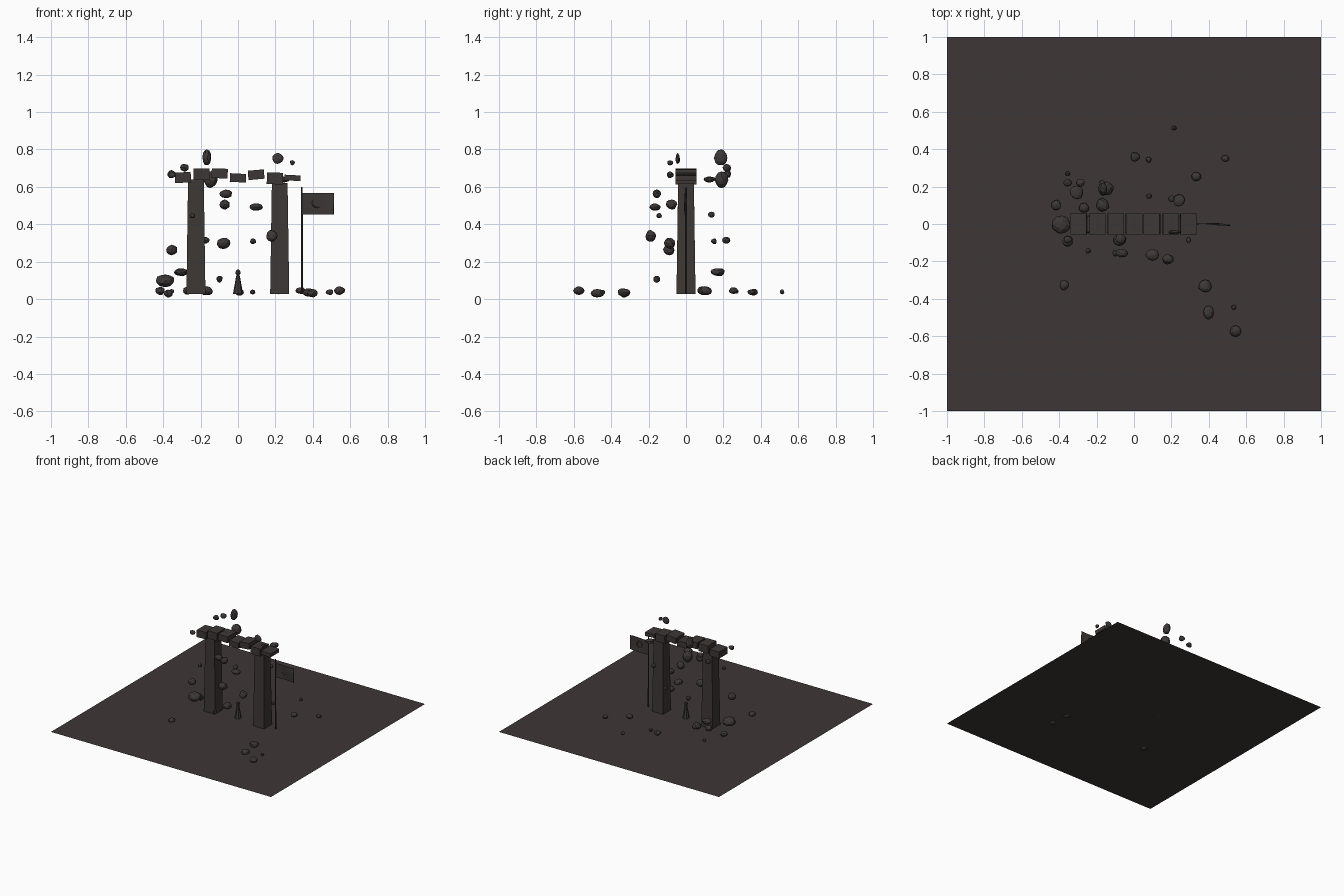
import bpy, bmesh, math, random
from mathutils import Vector

random.seed(7)


def material(name, rgb):
    m = bpy.data.materials.new(name)
    m.diffuse_color = (*rgb, 1)
    return m


EARTH = material("dark_earth", (0.048, 0.038, 0.037))
STONE = material("charcoal_stone", (0.046, 0.039, 0.037))


def finish(name, bm, mat):
    bmesh.ops.recalc_face_normals(bm, faces=bm.faces)
    me = bpy.data.meshes.new(name)
    bm.to_mesh(me)
    bm.free()
    me.materials.append(mat)
    ob = bpy.data.objects.new(name, me)
    bpy.context.collection.objects.link(ob)
    return ob


# flat ground sheet
bm = bmesh.new()
bmesh.ops.create_grid(bm, x_segments=8, y_segments=8, size=1)
for f in bm.faces:
    f.normal_update()
ground = finish("ground", bm, EARTH)
ground.location.z = 0.024
if ground.data.polygons[0].normal.z < 0:
    ground.data.flip_normals()


# tapered gate pillars
def pillar(name, x, top):
    bm = bmesh.new()
    bmesh.ops.create_cube(bm, size=1)
    for v in bm.verts:
        w = 0.051 if v.co.z < 0 else 0.042
        v.co = Vector((math.copysign(w, v.co.x), math.copysign(w, v.co.y),
                       0.026 if v.co.z < 0 else top))
    finish(name, bm, STONE).location.x = x


pillar("left_pillar", -0.225, 0.64)
pillar("right_pillar", 0.223, 0.62)

# broken lintel: x, z, height, tilt in degrees
for i, (x, z, h, tilt) in enumerate([
        (-0.295, 0.65, 0.056, 2), (-0.195, 0.668, 0.063, 0), (-0.098, 0.672, 0.052, -2),
        (0.0, 0.648, 0.046, -3), (0.097, 0.665, 0.05, 5), (0.197, 0.645, 0.062, -1),
        (0.291, 0.648, 0.03, -3)]):
    bm = bmesh.new()
    bmesh.ops.create_cube(bm, size=1)
    ob = finish(f"lintel_block_{i + 1}", bm, STONE)
    ob.location = (x, 0, z)
    ob.scale = (0.086, 0.112, h)
    ob.rotation_euler.y = -math.radians(tilt)


# jittered boulders, floating and fallen
def rock(name, x, y, z, rx, ry, rz):
    bm = bmesh.new()
    bmesh.ops.create_icosphere(bm, subdivisions=2, radius=1)
    axis = Vector((random.uniform(-1, 1), random.uniform(-1, 1), random.uniform(-1, 1)))
    for v in bm.verts:
        v.co *= 1 + 0.1 * math.sin(3 * v.co.dot(axis)) + random.uniform(-0.06, 0.06)
        v.co = Vector((v.co.x * rx, v.co.y * ry, v.co.z * rz))
    finish(name, bm, STONE).location = (x, y, z)


FLOATING = [
    (-0.165, 0.19, 0.755, .024, .036, .044), (-0.148, 0.19, 0.635, .038, .036, .044),
    (0.212, -0.045, 0.75, .03, .012, .029), (0.29, -0.085, 0.73, .013, .016, .014),
    (-0.285, 0.22, 0.703, .024, .022, .02), (-0.355, 0.222, 0.67, .023, .02, .02),
    (-0.068, -0.156, 0.562, .034, .022, .022), (-0.07, -0.075, 0.507, .028, .03, .026),
    (0.1, -0.163, 0.492, .037, .03, .02), (-0.245, -0.145, 0.445, .015, .015, .014),
    (0.2, 0.135, 0.45, .019, .018, .016), (0.18, -0.19, 0.34, .03, .028, .032),
    (-0.17, 0.215, 0.315, .018, .021, .018), (0.08, 0.15, 0.31, .016, .015, .015),
    (-0.08, -0.085, 0.30, .036, .03, .03), (-0.355, -0.09, 0.265, .03, .03, .028)]
FLOATING += [(0.24, 0.125, 0.64, .033, .033, .016), (-0.355, -0.085, 0.665, .022, .018, .018)]
FALLEN = [
    (-0.305, 0.17, 0.145, .036, .038, .021), (-0.1, -0.155, 0.107, .016, .018, .019),
    (-0.385, -0.005, 0.1, .05, .05, .034), (-0.415, 0.1, 0.045, .026, .028, .022),
    (-0.355, 0.27, 0.04, .013, .012, .012), (-0.375, -0.325, 0.03, .024, .027, .021),
    (-0.265, 0.085, 0.045, .028, .026, .022), (-0.17, 0.1, 0.042, .033, .036, .024),
    (0.005, 0.358, 0.037, .024, .025, .018), (0.08, 0.345, 0.038, .015, .015, .013),
    (0.215, 0.513, 0.038, .013, .012, .013)]
FALLEN += [
    (0.335, 0.253, 0.047, .026, .024, .018), (0.49, 0.35, 0.038, .02, .018, .015),
    (0.38, -0.33, 0.036, .034, .034, .022), (0.4, -0.475, 0.03, .028, .036, .023),
    (0.535, -0.445, 0.038, .013, .013, .012), (0.543, -0.57, 0.045, .03, .03, .022)]
for i, r in enumerate(FLOATING):
    rock(f"floating_rock_{i + 1}", *r)
for i, r in enumerate(FALLEN):
    rock(f"fallen_rock_{i + 1}", *r)


# lathed shape: profile of (radius, z)
def lathe(name, profile, sides, loc):
    bm = bmesh.new()
    rings = [[bm.verts.new((r * math.cos(a), r * math.sin(a), z))
              for a in (2 * math.pi * k / sides for k in range(sides))] for r, z in profile]
    for lo, hi in zip(rings, rings[1:]):
        for k in range(sides):
            j = (k + 1) % sides
            bm.faces.new((lo[k], lo[j], hi[j], hi[k]))
    bm.faces.new(rings[0])
    bm.faces.new(rings[-1])
    finish(name, bm, STONE).location = loc


# small robed figure beneath the arch, and the banner pole
lathe("robed_figure", [(0.027, 0.026), (0.01, 0.125)], 8, (0, 0, 0))
lathe("figure_head", [(0.005, 0.126), (0.012, 0.133), (0.014, 0.142),
                      (0.011, 0.152), (0.003, 0.158)], 8, (0, 0, 0))
lathe("banner_pole", [(0.005, 0.026), (0.004, 0.6)], 8, (0.342, 0, 0))

# rippling banner cloth
bm = bmesh.new()
bmesh.ops.create_grid(bm, x_segments=8, y_segments=3, size=0.5)
for v in bm.verts:
    u, t = v.co.x + 0.5, v.co.y + 0.5
    v.co = Vector((0.338 + 0.174 * u, 0.009 * u * math.sin(4 * u + 2 * t), 0.452 + 0.115 * t))
cloth = finish("banner_cloth", bm, STONE)
mod = cloth.modifiers.new("thickness", "SOLIDIFY")
mod.thickness = 0.003
mod.offset = 0

# plain ring on the banner
bpy.ops.mesh.primitive_torus_add(major_segments=12, minor_segments=6, major_radius=0.025,
                                 minor_radius=0.004, location=(0.422, 0.002, 0.515),
                                 rotation=(math.pi / 2, 0, 0))
ring = bpy.context.object
ring.name = "banner_ring"
ring.data.materials.append(STONE)
